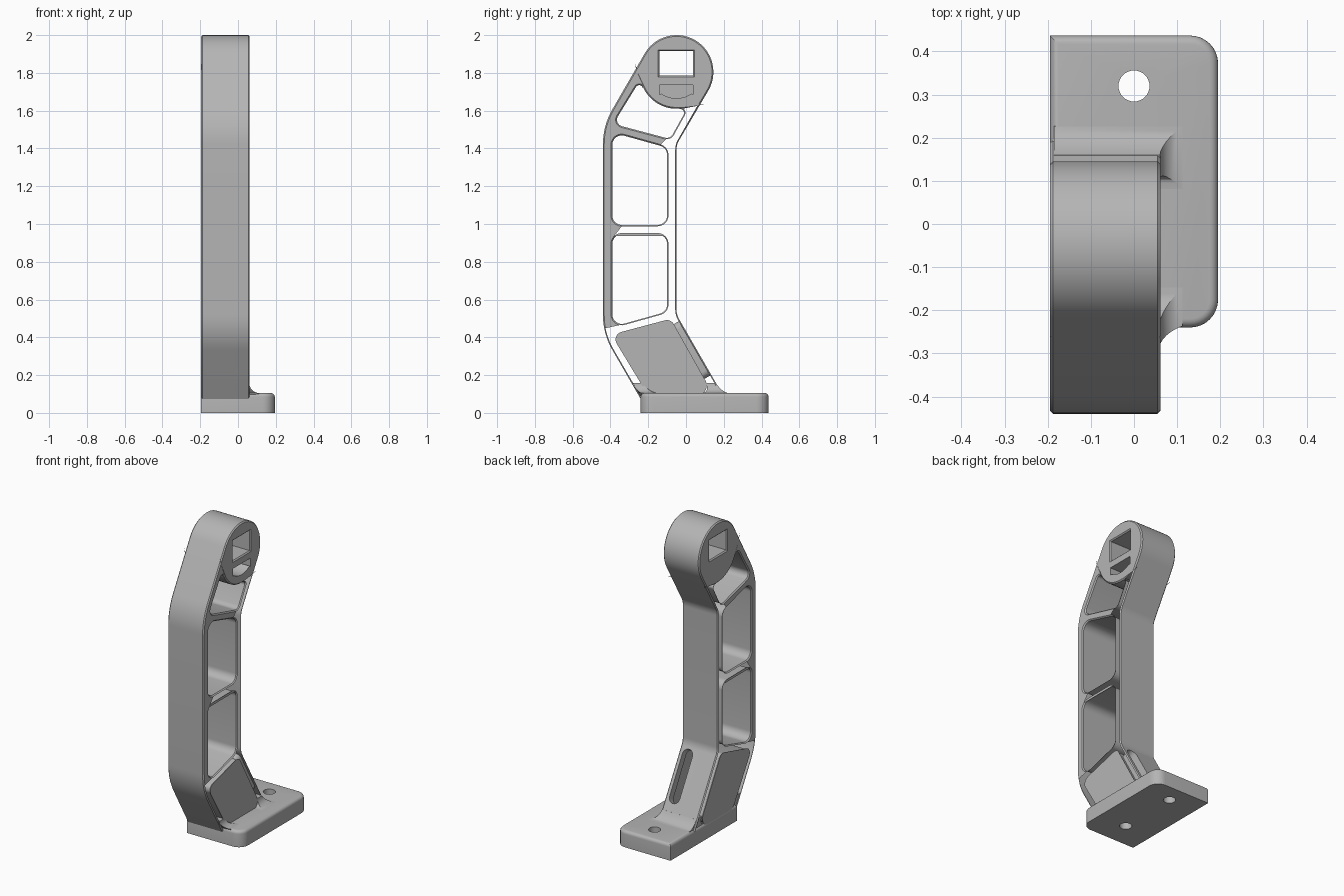
import bpy, bmesh, math
from mathutils import Vector, Matrix

cube = bpy.data.objects.get("Cube")
if cube:
    bpy.data.objects.remove(cube)

grey = bpy.data.materials.new("light_grey")
grey.use_nodes = True
grey.diffuse_color = (0.46, 0.46, 0.46, 1)
grey.node_tree.nodes["Principled BSDF"].inputs["Base Color"].default_value = (0.46, 0.46, 0.46, 1)

SLOPE = math.tan(math.radians(30))
X_MIN, X_ARM, X_MAX = -0.195, 0.062, 0.195
PLATE = 0.105
HEAD = Vector((-0.05, 1.805))
HEAD_R = 0.195
# Side plane: local x, y, z become world y, z, x
SIDE = Matrix(((0, 0, 1, 0), (1, 0, 0, 0), (0, 1, 0, 0), (0, 0, 0, 1)))


def arc(centre, r, start, end, n):
    """Points on an arc, angles in degrees."""
    angles = [math.radians(start + (end - start) * i / n) for i in range(n + 1)]
    return [(centre[0] + r * math.cos(a), centre[1] + r * math.sin(a)) for a in angles]


def rounded(points, n=8):
    """Round each (x, y, radius) corner; corners without a radius stay sharp."""
    out = []
    for i, point in enumerate(points):
        p = Vector(point[:2])
        r = point[2] if len(point) > 2 else 0
        if not r:
            out.append(tuple(p))
            continue
        a = (Vector(points[i - 1][:2]) - p).normalized()
        b = (Vector(points[(i + 1) % len(points)][:2]) - p).normalized()
        half = a.angle(b) / 2
        c = p + (a + b).normalized() * (r / math.sin(half))
        t = r / math.tan(half)
        va, vb = p + a * t - c, p + b * t - c
        sweep = va.angle(vb)
        for k in range(n + 1):
            f = k / n
            v = (va * math.sin((1 - f) * sweep) + vb * math.sin(f * sweep)) / math.sin(sweep)
            out.append(tuple(c + v))
    return out


def add_object(name, mesh):
    obj = bpy.data.objects.new(name, mesh)
    bpy.context.scene.collection.objects.link(obj)
    return obj


def prism(name, points, lo, hi, matrix=None, bevel_rule=None, width=0.02):
    """Extrude an outline from lo to hi, with optional rounded top edges."""
    bm = bmesh.new()
    face = bm.faces.new([bm.verts.new((x, y, lo)) for x, y in points])
    new = bmesh.ops.extrude_face_region(bm, geom=[face])["geom"]
    bmesh.ops.translate(bm, verts=[g for g in new if isinstance(g, bmesh.types.BMVert)],
                        vec=(0, 0, hi - lo))
    bmesh.ops.recalc_face_normals(bm, faces=bm.faces)
    if bevel_rule:
        edges = [e for e in bm.edges if all(bevel_rule(v.co) for v in e.verts)]
        bmesh.ops.bevel(bm, geom=edges, offset=width, segments=5, profile=0.5, affect='EDGES')
    if matrix:
        bm.transform(matrix)
    mesh = bpy.data.meshes.new(name)
    bm.to_mesh(mesh)
    bm.free()
    return add_object(name, mesh)


def finish(obj, cutters=()):
    """Cut, then apply the material and shading."""
    for cutter in cutters:
        mod = obj.modifiers.new("cut", 'BOOLEAN')
        mod.operation, mod.solver, mod.object = 'DIFFERENCE', 'EXACT', cutter
    if cutters:
        deps = bpy.context.evaluated_depsgraph_get()
        mesh = bpy.data.meshes.new_from_object(obj.evaluated_get(deps))
        obj.modifiers.clear()
        obj.data = mesh
    obj.data.materials.clear()
    obj.data.materials.append(grey)
    obj.data.shade_smooth()
    obj.data.set_sharp_from_angle(angle=math.radians(25))


# Arm outline and its openings, in the side plane
outline = rounded([(-0.2, 0.05), (-0.24, 0.074), (-0.44, 0.42, 0.37), (-0.44, 1.52, 0.37)]
                  + arc(HEAD, HEAD_R, 150, -30, 28)
                  + [(-0.05, 1.42, 0.1), (-0.05, 0.52, 0.1), (0.221, 0.05)])


def mirrored(points):
    return [(y, 1.94 - z, r) for y, z, r in points]


middle = [(-0.39, 0.995, 0.05), (-0.10, 0.995, 0.05), (-0.10, 1.404, 0.05), (-0.39, 1.485, 0.05)]
under_head = arc(HEAD, HEAD_R, 192, 288, 14)
top_cell = ([(-0.385, 1.53, 0.035), (-0.084, 1.45, 0.035), (*under_head[-1], 0.02)]
            + under_head[-2:0:-1] + [(*under_head[0], 0.02)])
bottom_cell = [(-0.385, 0.41, 0.035), (-0.084, 0.49, 0.035), (0.135, 0.1, 0.045), (-0.197, 0.1, 0.05)]
square = [(-0.14, 1.785), (0.037, 1.785), (0.037, 1.915), (-0.14, 1.915)]

# Filled curve gives the arm with its openings and chamfered rims
CHAMFER = 0.007
curve = bpy.data.curves.new("arm_profile", 'CURVE')
curve.dimensions = '2D'
curve.fill_mode = 'BOTH'
for loop in (outline, rounded(middle), rounded(mirrored(middle)), rounded(top_cell),
             rounded(bottom_cell), square):
    spline = curve.splines.new('POLY')
    spline.points.add(len(loop) - 1)
    for sp, (u, v) in zip(spline.points, loop):
        sp.co = (u, v, 0, 1)
    spline.use_cyclic_u = True
curve.extrude = (X_ARM - X_MIN) / 2 - CHAMFER
curve.bevel_depth = CHAMFER
curve.bevel_resolution = 0
curve.offset = -CHAMFER
profile = add_object("arm_profile", curve)
arm_mesh = bpy.data.meshes.new_from_object(
    profile.evaluated_get(bpy.context.evaluated_depsgraph_get()))
bpy.data.objects.remove(profile)
bm = bmesh.new()
bm.from_mesh(arm_mesh)
bmesh.ops.remove_doubles(bm, verts=bm.verts, dist=0.0002)
bm.transform(Matrix.Translation(((X_ARM + X_MIN) / 2, 0, 0)) @ SIDE)
bmesh.ops.recalc_face_normals(bm, faces=bm.faces)
bm.to_mesh(arm_mesh)
bm.free()
arm = add_object("arm", arm_mesh)

# Cutters: screw holes, blind head pocket, access slot in the rear strut
holes = [prism("screw_hole_cutter", arc((0, y), 0.036, 0, 348.75, 31), -0.1, 0.16)
         for y in (0.32, -0.075)]
pocket = prism("pocket_cutter", [(-0.14, 1.737), (-0.14, 1.685)]
               + arc((-0.0515, 1.805), 0.14, 235, 305, 8) + [(0.037, 1.685), (0.037, 1.737)],
               X_ARM - 0.17, X_ARM + 0.05, SIDE)
tilt = Matrix.Translation((0, 0.03, 0.333)) @ Matrix.Rotation(math.radians(-60), 4, 'X')
slot = prism("slot_cutter", arc((0, 0.13), 0.036, 0, 180, 12) + arc((0, -0.13), 0.036, 180, 360, 12),
             -0.06, 0.06, tilt)

# Base plate, rounded on its free side
plate_outline = rounded([(X_MIN, -0.24), (X_MAX, -0.24, 0.065), (X_MAX, 0.437, 0.065), (X_MIN, 0.437)])
base = prism("base_plate", plate_outline, 0, PLATE,
             bevel_rule=lambda co: co.z > PLATE - 0.001)


# Fillets where the two struts meet the plate
def strut_fillet(name, outer, inward, grow_out, skew):
    r = 0.052
    bm = bmesh.new()
    rings = []
    steps = [(PLATE - 0.015, r)]
    for i in range(7):
        a = math.radians(15 * i)
        steps.append((PLATE + r * (1 - math.cos(a)), r * (1 - math.sin(a))))
    for z, d in steps:
        y_out = outer(z) - inward * d * grow_out
        y_in = outer(z) + inward * (0.056 + d)
        x = X_ARM - 0.002 + d
        corners = [(X_MIN + 0.01, y_out), (x, y_out + skew * d / r), (x, y_in), (X_MIN + 0.01, y_in)]
        rings.append([bm.verts.new((px, py, z)) for px, py in corners])
    for low, high in zip(rings, rings[1:]):
        for i in range(4):
            j = (i + 1) % 4
            bm.faces.new((low[i], low[j], high[j], high[i]))
    bm.faces.new(rings[0])
    bm.faces.new(rings[-1])
    bmesh.ops.recalc_face_normals(bm, faces=bm.faces)
    mesh = bpy.data.meshes.new(name)
    bm.to_mesh(mesh)
    bm.free()
    finish(add_object(name, mesh))


strut_fillet("rear_strut_fillet", lambda z: -0.05 + (0.52 - z) * SLOPE, -1, 0.7, 0)
strut_fillet("front_strut_fillet", lambda z: -0.237 - (z - 0.074) * SLOPE, 1, 0, 0.018)

finish(arm, [pocket, slot, holes[1]])
finish(base, holes)
for cutter in holes + [pocket, slot]:
    bpy.data.objects.remove(cutter)
